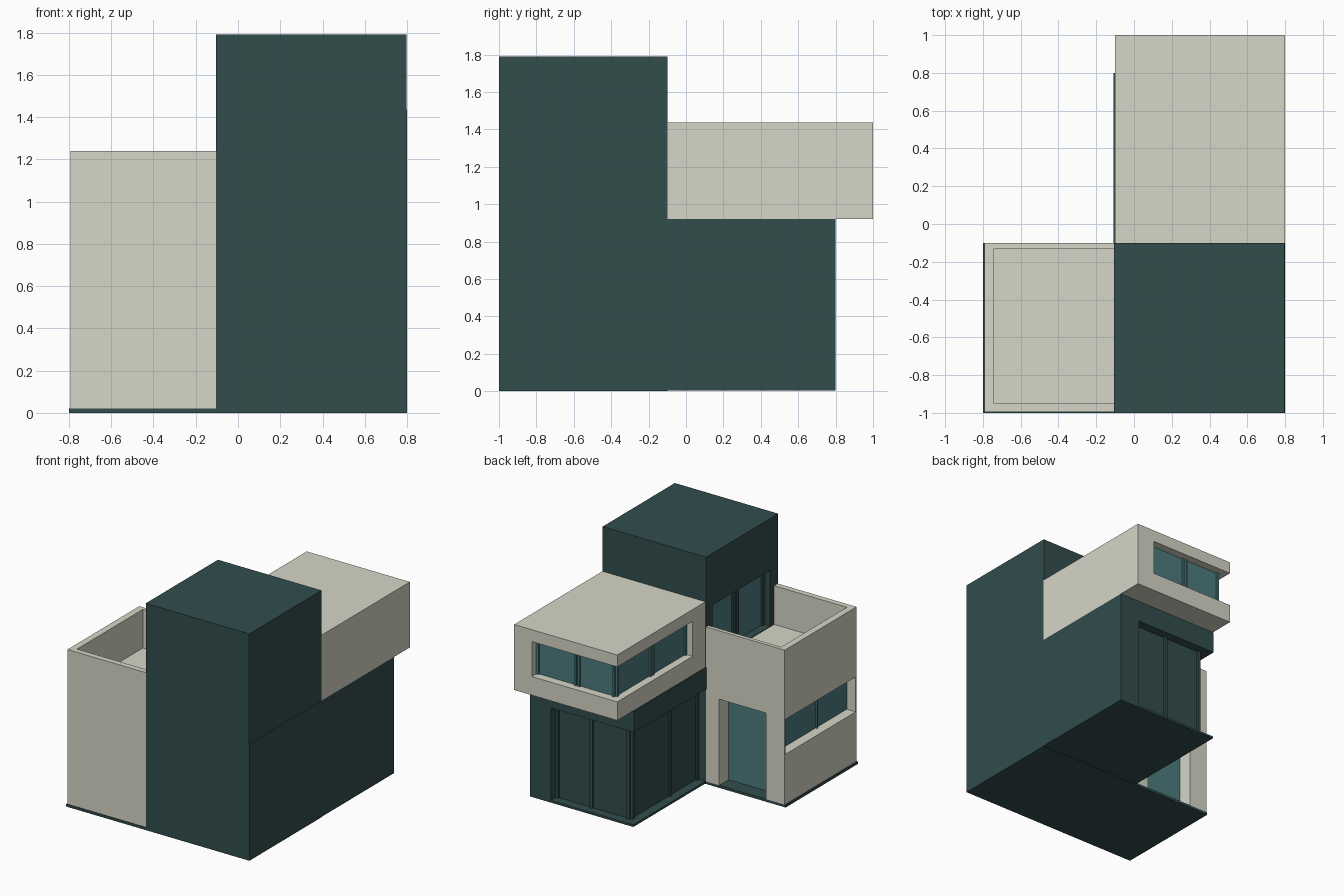
import bpy, bmesh
from mathutils import Vector

if "Cube" in bpy.data.objects:
    bpy.data.objects.remove(bpy.data.objects["Cube"])


def material(name, rgb):
    m = bpy.data.materials.new(name)
    m.diffuse_color = (*rgb, 1)
    m.use_nodes = True
    m.node_tree.nodes["Principled BSDF"].inputs["Base Color"].default_value = m.diffuse_color
    return m


DARK = material("dark_cladding", (0.032, 0.075, 0.073))
CREAM = material("cream_render", (0.68, 0.67, 0.58))
GLASS = material("teal_glass", (0.075, 0.20, 0.21))


def box(name, x, y, z, mat):
    """Axis-aligned box from three (min, max) ranges."""
    bm = bmesh.new()
    bmesh.ops.create_cube(bm, size=1)
    for v in bm.verts:
        v.co = Vector([a + (b - a) * (c + 0.5) for (a, b), c in zip((x, y, z), v.co)])
    me = bpy.data.meshes.new(name)
    bm.to_mesh(me)
    bm.free()
    me.materials.append(mat)
    ob = bpy.data.objects.new(name, me)
    bpy.context.collection.objects.link(ob)
    return ob


def carve(ob, *ranges):
    """Cut box-shaped openings out of a block."""
    for x, y, z in ranges:
        cutter = box("cutter", x, y, z, ob.data.materials[0])
        mod = ob.modifiers.new("opening", 'BOOLEAN')
        mod.operation, mod.solver, mod.object = 'DIFFERENCE', 'EXACT', cutter
        dg = bpy.context.evaluated_depsgraph_get()
        me = bpy.data.meshes.new_from_object(ob.evaluated_get(dg))
        ob.modifiers.clear()
        ob.data = me
        bpy.data.objects.remove(cutter)


def glazing(name, axis, plane, out, span, z, pane, frame, posts, w=0.012):
    """Pane on a recess wall with upright frame posts; axis is the facing axis."""
    def part(n, depth, s, m):
        d = tuple(sorted((plane - 0.002 * out, plane + depth * out)))
        box(n, *((d, s) if axis == 'x' else (s, d)), z, m)
    part(name + "_pane", 0.004, span, pane)
    for i, p in enumerate(posts):
        part(f"{name}_post_{i + 1}", 0.018, (p - w, p + w), frame)


# floor slabs
box("front_floor_slab", (-0.8, 0.8), (-1, -0.1), (0, 0.02), DARK)
box("rear_floor_slab", (-0.1, 0.8), (-0.1, 0.8), (0.003, 0.02), DARK)

# dark tower: two stacked storeys, the upper one with a terrace door
box("tower_lower_storey", (-0.105, 0.8), (-1, -0.1), (0.02, 0.92), DARK)
tower = box("tower_upper_storey", (-0.105, 0.798), (-1, -0.1), (0.92, 1.79), DARK)
carve(tower, ((-0.3, -0.04), (-0.90, -0.18), (0.94, 1.38)))
glazing("terrace_door", 'x', -0.04, -1, (-0.90, -0.18), (0.94, 1.38),
        GLASS, DARK, (-0.888, -0.56, -0.52, -0.192), 0.016)

# dark rear room with a recessed corner of door panels
rear = box("rear_room", (-0.108, 0.8), (-0.1, 0.8), (0.02, 0.92), DARK)
carve(rear, ((-0.3, 0.62), (0.725, 1.0), (0, 0.75)),
      ((-0.3, -0.025), (-0.3, 1.0), (0, 0.75)))
glazing("rear_door", 'y', 0.725, 1, (-0.025, 0.62), (0.02, 0.75),
        DARK, DARK, (0.608, 0.31, -0.013))
glazing("side_door", 'x', -0.025, -1, (-0.1, 0.725), (0.02, 0.75),
        DARK, DARK, (0.713, 0.25, -0.088))

# cream upper room overhanging the rear, with a corner ribbon window
upper = box("upper_room", (-0.1, 0.8), (-0.1, 1.0), (0.92, 1.437), CREAM)
carve(upper, ((-0.3, 0.645), (0.93, 1.2), (1.067, 1.343)),
      ((-0.3, -0.035), (0.06, 1.2), (1.067, 1.343)))
glazing("rear_ribbon_window", 'y', 0.93, 1, (-0.035, 0.645), (1.067, 1.343),
        GLASS, GLASS, (0.635, 0.305, 0.275, -0.025), 0.009)
glazing("side_ribbon_window", 'x', -0.035, -1, (0.06, 0.93), (1.067, 1.343),
        GLASS, GLASS, (0.92, 0.51, 0.48, 0.07), 0.009)

# cream wing with a recessed rear door and a long side window
wing = box("wing_lower_storey", (-0.792, -0.1), (-0.995, -0.1), (0.02, 0.92), CREAM)
carve(wing, ((-0.63, -0.22), (-0.22, 0.1), (0, 0.70)),
      ((-1.0, -0.71), (-0.985, -0.108), (0.415, 0.69)))
glazing("wing_door", 'y', -0.22, 1, (-0.63, -0.22), (0.02, 0.70), GLASS, GLASS, ())
glazing("wing_window", 'x', -0.71, -1, (-0.985, -0.108), (0.415, 0.69),
        GLASS, GLASS, (-0.6,), 0.005)

# terrace parapet on the wing
parapet = box("terrace_parapet", (-0.792, -0.1), (-0.995, -0.1), (0.92, 1.24), CREAM)
carve(parapet, ((-0.74, 0.1), (-0.95, -0.13), (0.935, 1.5)))
